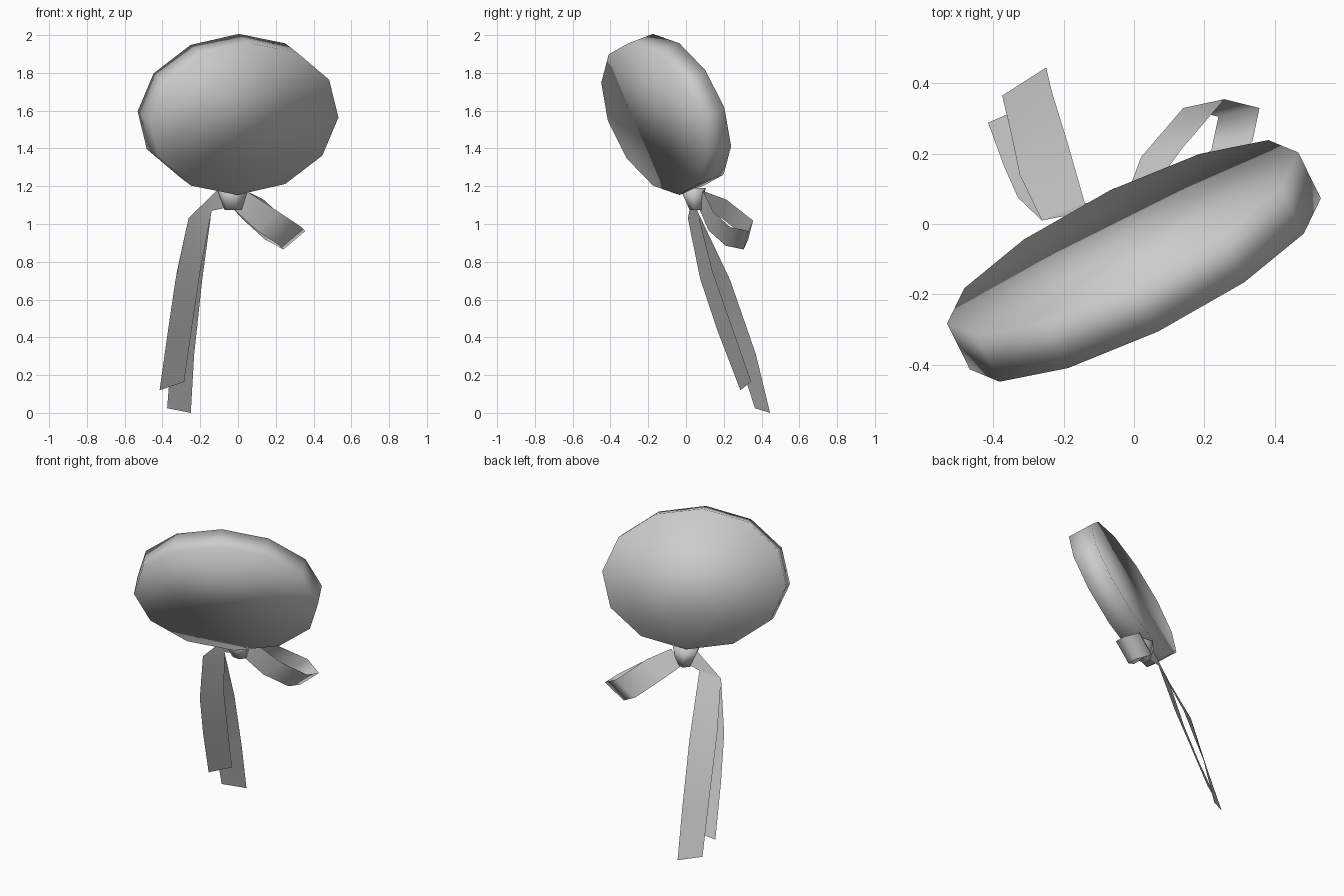
import bpy, bmesh, math
from mathutils import Vector as V

cube = bpy.data.objects.get("Cube")
if cube:
    bpy.data.objects.remove(cube)

grey = bpy.data.materials.new("soft_grey")
grey.use_nodes = True
colour = (0.6, 0.6, 0.6, 1)
grey.diffuse_color = colour
grey.node_tree.nodes["Principled BSDF"].inputs["Base Color"].default_value = colour


def loft(name, rows, closed=False, caps=False):
    """Skin neighbouring rows of points with quads, optionally closed and capped."""
    bm = bmesh.new()
    grid = [[bm.verts.new(p) for p in row] for row in rows]
    count = len(rows[0])
    for a, b in zip(grid, grid[1:]):
        for i in range(count if closed else count - 1):
            j = (i + 1) % count
            bm.faces.new((a[i], a[j], b[j], b[i]))
    if caps:
        bm.faces.new(grid[0])
        bm.faces.new(grid[-1])
        bmesh.ops.recalc_face_normals(bm, faces=bm.faces)
    mesh = bpy.data.meshes.new(name)
    bm.to_mesh(mesh)
    bm.free()
    mesh.materials.append(grey)
    mesh.shade_smooth()
    obj = bpy.data.objects.new(name, mesh)
    bpy.context.collection.objects.link(obj)
    return obj


def ring(centre, u, v, sides):
    """Elliptical ring spanned by two radius vectors."""
    angles = [math.tau * (k + 0.5) / sides for k in range(sides)]
    return [centre + u * math.cos(a) + v * math.sin(a) for a in angles]


# Tilted oval disc
centre = V((0, -0.105, 1.58))
wide, tall = V((0.473, 0.27, -0.095)), V((0.164, -0.068, 0.39))
half = wide.cross(tall).normalized() * 0.077
loft("oval_disc", [ring(centre + half * s, wide, tall, 12) for s in (-1, 1)], True, True)

# Tapered knot under the disc
knot_top, knot_end = V((-0.03, 0.035, 1.19)), V((-0.025, 0.055, 1.075))
loft("knot", [ring(p, V((r, r * 0.3, 0)), V((-r * 0.3, r * 0.8, 0)), 6)
              for p, r in ((knot_top, 0.085), (knot_end, 0.045))], True, True)

# Bow loop: a path swept along a constant ribbon width
across = V((0.117, 0.025, 0.098))
path = [(0.02, 0.19, 1.03), (0.14, 0.33, 0.92), (0.24, 0.305, 0.865),
        (0.22, 0.21, 0.885), (0.1, 0.12, 0.965)]
loop = [(V(p), V(p) + across) for p in path]
root = V((-0.025, 0.07, 1.08)), V((0.045, 0.09, 1.175))
loft("bow_loop", [root, *loop, root])

# Two hanging tails sharing the same root and shoulder
top = [((-0.11, 0.04, 1.18), (-0.07, 0.06, 1.085)),
       ((-0.262, 0.01, 1.03), (-0.14, 0.06, 1.07))]
front = [((-0.33, 0.075, 0.71), (-0.2, 0.14, 0.75)),
         ((-0.37, 0.165, 0.44), (-0.24, 0.235, 0.48)),
         ((-0.415, 0.288, 0.12), (-0.285, 0.345, 0.165))]
back = [((-0.325, 0.14, 0.74), (-0.19, 0.235, 0.7)),
        ((-0.35, 0.26, 0.35), (-0.232, 0.37, 0.31)),
        ((-0.375, 0.365, 0.025), (-0.25, 0.445, 0))]
loft("front_tail", top + front)
loft("back_tail", top[1:] + back)
